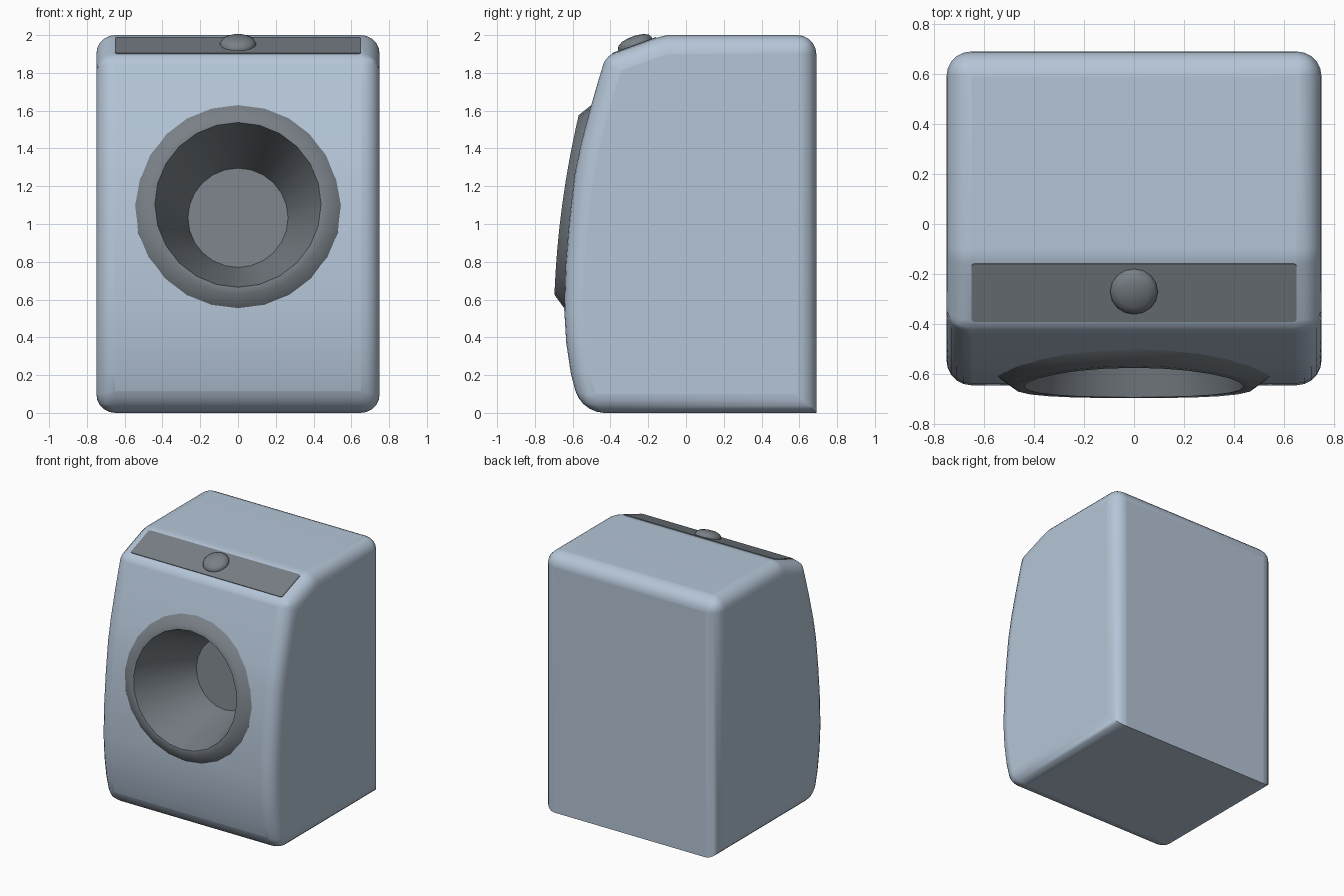
import bpy, bmesh, math
from mathutils import Matrix, Vector

if "Cube" in bpy.data.objects:
    bpy.data.objects.remove(bpy.data.objects["Cube"])


def material(name, rgb):
    m = bpy.data.materials.new(name)
    m.diffuse_color = (*rgb, 1)
    m.use_nodes = True
    m.node_tree.nodes["Principled BSDF"].inputs["Base Color"].default_value = m.diffuse_color
    return m


BLUE = material("pale_blue", (0.46, 0.56, 0.68))
GREY = material("dark_grey", (0.19, 0.215, 0.24))


def add_object(name, bm, mat, angle=50):
    bmesh.ops.recalc_face_normals(bm, faces=bm.faces)
    me = bpy.data.meshes.new(name)
    bm.to_mesh(me)
    bm.free()
    me.materials.append(mat)
    ob = bpy.data.objects.new(name, me)
    bpy.context.collection.objects.link(ob)
    activate(ob)
    bpy.ops.object.shade_smooth_by_angle(angle=math.radians(angle))
    return ob


def activate(ob):
    bpy.ops.object.select_all(action='DESELECT')
    ob.select_set(True)
    bpy.context.view_layer.objects.active = ob


def lathe(profile, sides, cap_start=False):
    """Spin (radius, height) pairs about z, closing the last ring."""
    bm = bmesh.new()
    rings = []
    for r, h in profile:
        rings.append([bm.verts.new((r * math.cos(a), r * math.sin(a), h))
                      for a in (2 * math.pi * i / sides for i in range(sides))])
    for a, b in zip(rings, rings[1:]):
        for i in range(sides):
            j = (i + 1) % sides
            bm.faces.new((a[i], a[j], b[j], b[i]))
    bm.faces.new(rings[-1])
    if cap_start:
        bm.faces.new(rings[0])
    return bm


def frame(normal, origin):
    """Matrix taking z to normal and keeping x level."""
    z = Vector(normal).normalized()
    x = Vector((1, 0, 0))
    y = z.cross(x)
    m = Matrix((x, y, z)).transposed().to_4x4()
    m.translation = origin
    return m


# Cabinet: side profile (y, z, bevel weight of the crosswise edge)
profile = [(0.69, 0, 0), (0.69, 2, 0.83), (-0.10, 2, 0), (-0.16, 1.985, 0),
           (-0.425, 1.888, 0.35), (-0.47, 1.74, 0), (-0.51, 1.6, 0),
           (-0.555, 1.43, 0), (-0.59, 1.26, 0), (-0.618, 1.02, 0),
           (-0.638, 0.78, 0), (-0.645, 0.55, 0), (-0.634, 0.37, 0),
           (-0.61, 0.21, 0), (-0.555, 0, 1)]
bm = bmesh.new()
weight = bm.edges.layers.float.new("bevel_weight_edge")
caps = [[bm.verts.new((x, y, z)) for y, z, w in profile] for x in (-0.75, 0.75)]
for cap in caps:
    for e in bm.faces.new(cap).edges:
        e[weight] = 0.83
n = len(profile)
for i in range(n):
    j = (i + 1) % n
    bm.faces.new((caps[0][i], caps[0][j], caps[1][j], caps[1][i]))
for i in range(n):
    bm.edges.get((caps[0][i], caps[1][i]))[weight] = profile[i][2]
cabinet = add_object("cabinet", bm, BLUE)
bev = cabinet.modifiers.new("round", 'BEVEL')
bev.limit_method = 'WEIGHT'
bev.width = 0.12
bev.segments = 5
bev.use_clamp_overlap = False

# Round opening in the front, cut through the shell
door_frame = frame((0, -0.991, 0.134), (0, -0.625, 1.1))
bm = lathe([(0.47, 0.2), (0.47, -0.5)], 24, True)
bm.transform(door_frame)
cutter = add_object("opening_cutter", bm, BLUE)
cutter.hide_render = True
cut = cabinet.modifiers.new("opening", 'BOOLEAN')
cut.object = cutter
cut.operation = 'DIFFERENCE'
cut.solver = 'EXACT'
activate(cabinet)
for m in ("round", "opening"):
    bpy.ops.object.modifier_apply(modifier=m)
bpy.data.objects.remove(cutter)

# Remove the cut walls; the door bowl replaces them
bm = bmesh.new()
bm.from_mesh(cabinet.data)
inner = []
for f in bm.faces:
    c = f.calc_center_median()
    if abs(c.x) < 0.5 and -0.505 < c.y < 0.4 and 0.4 < c.z < 1.62:
        inner.append(f)
bmesh.ops.delete(bm, geom=inner, context='FACES')
bm.to_mesh(cabinet.data)
bm.free()
activate(cabinet)
bpy.ops.object.shade_smooth_by_angle(angle=math.radians(50))
wn = cabinet.modifiers.new("flat_panels", 'WEIGHTED_NORMAL')
wn.keep_sharp = True

# Door ring and sunken bowl; the ring bulges with the curved front
bm = lathe([(0.55, -0.06), (0.48, 0), (0.44, 0), (0.265, -0.5)], 24)
for v in bm.verts:
    if v.co.xy.length > 0.4:
        v.co.z += 0.04 * (1 - (v.co.y / 0.55) ** 2) * (v.co.xy.length / 0.55) ** 2
bm.transform(door_frame)
door = add_object("door_bowl", bm, GREY)
# the open shell must face outwards
if sum(p.normal.y * p.area for p in door.data.polygons) > 0:
    door.data.flip_normals()

# Control panel on the sloping top edge
slope = (0, -0.344, 0.939)
bm = bmesh.new()
bmesh.ops.create_cube(bm, size=1)
bmesh.ops.scale(bm, vec=(1.3, 0.247, 0.009), verts=bm.verts)
upright = [e for e in bm.edges if abs(e.verts[0].co.z - e.verts[1].co.z) > 0.005]
bmesh.ops.bevel(bm, geom=upright, offset=0.012, segments=2, affect='EDGES', profile=0.5)
bm.transform(frame(slope, (0, -0.274, 1.943)))
add_object("control_panel", bm, GREY, 30)

# Dial
bm = lathe([(0.095, -0.01), (0.095, 0.014), (0.085, 0.03), (0.06, 0.043), (0.02, 0.05)], 16, True)
bm.transform(frame(slope, (0, -0.267, 1.945)))
add_object("dial", bm, GREY, 60)
